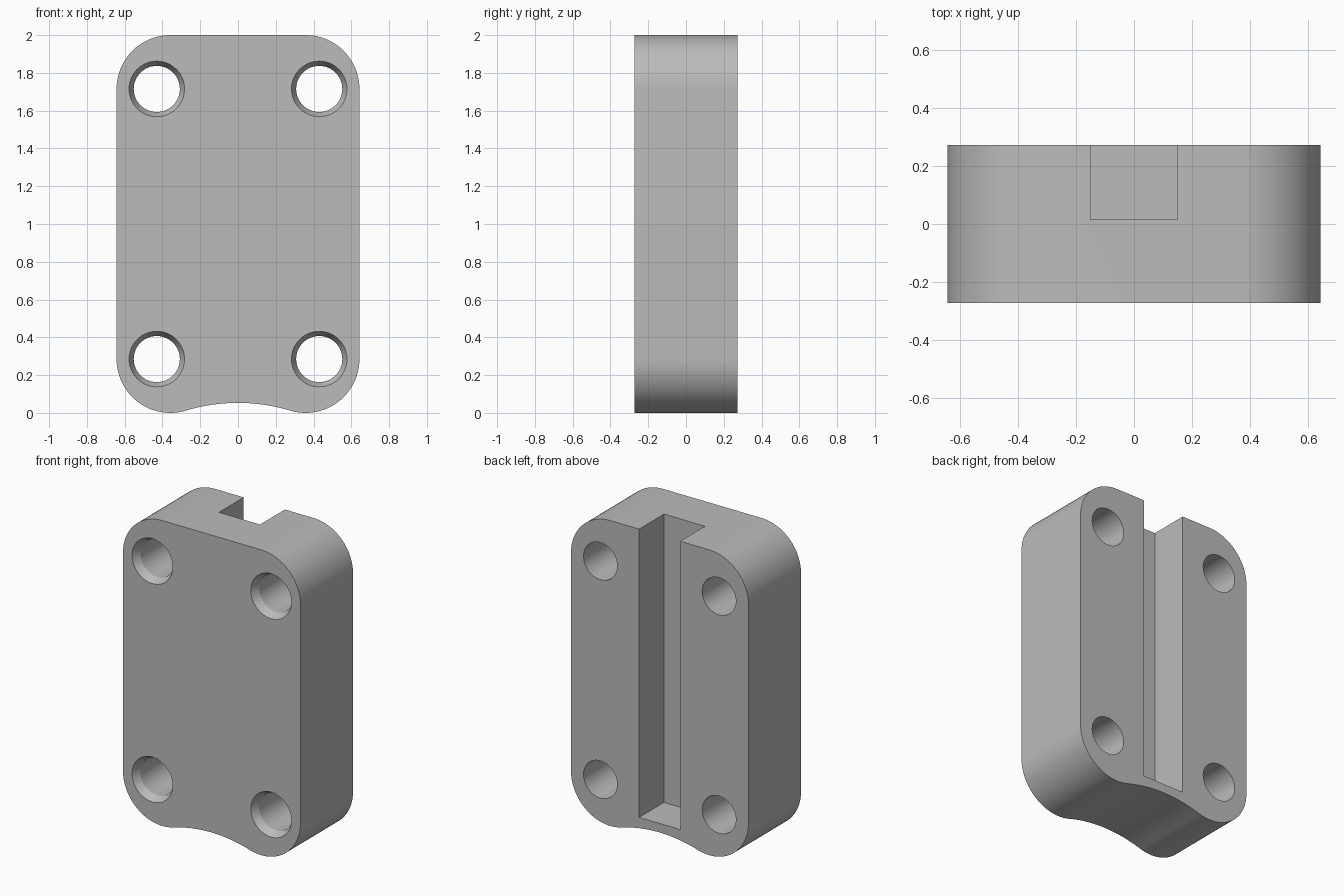
import bpy, bmesh, math
from mathutils import Vector

cube = bpy.data.objects.get("Cube")
if cube:
    bpy.data.objects.remove(cube, do_unlink=True)

HALF_W, HALF_D, HEIGHT = 0.643, 0.272, 2.0
CORNER = 0.285          # outer corner radius
ARCH_RISE = 0.053       # height of the hollow under the block

grey = bpy.data.materials.new("plain grey")
grey.use_nodes = True
grey.diffuse_color = (0.5, 0.5, 0.5, 1)
grey.node_tree.nodes["Principled BSDF"].inputs["Base Color"].default_value = (0.5, 0.5, 0.5, 1)


def loft(name, rings):
    """Closed solid through matching rings of points."""
    bm = bmesh.new()
    loops = [[bm.verts.new(p) for p in ring] for ring in rings]
    for a, b in zip(loops, loops[1:]):
        for i in range(len(a)):
            j = (i + 1) % len(a)
            bm.faces.new((a[i], a[j], b[j], b[i]))
    bm.faces.new(loops[0])
    bm.faces.new(loops[-1])
    bmesh.ops.recalc_face_normals(bm, faces=bm.faces)
    mesh = bpy.data.meshes.new(name)
    bm.to_mesh(mesh)
    bm.free()
    mesh.materials.append(grey)
    obj = bpy.data.objects.new(name, mesh)
    bpy.context.collection.objects.link(obj)
    return obj


def arc(cx, cz, r, start, end, steps):
    return [(cx + r * math.cos(a), cz + r * math.sin(a))
            for a in (start + (end - start) * i / steps for i in range(steps + 1))]


def ring(cx, cz, r, y, sides=64):
    return [Vector((x, y, z)) for x, z in arc(cx, cz, r, 0, math.tau, sides)[:-1]]


# Right half of the outline: hollow arc tangent to the lower corner, then the upper corner
cx = HALF_W - CORNER
arch_z = ((ARCH_RISE + CORNER) ** 2 - cx ** 2 - CORNER ** 2) / (2 * ARCH_RISE)
arch_r = ARCH_RISE - arch_z
tangent = math.atan2(CORNER - arch_z, cx)
half = arc(0, arch_z, arch_r, math.pi / 2, tangent, 12)[1:]
half += arc(cx, CORNER, CORNER, tangent - math.pi, 0, 24)[1:]
half += arc(cx, HEIGHT - CORNER, CORNER, 0, math.pi / 2, 20)
outline = [(0, ARCH_RISE)] + half + [(-x, z) for x, z in reversed(half)]
block = loft("mounting_block", [[(x, y, z) for x, z in outline] for y in (-HALF_D, HALF_D)])

# Four through holes, chamfered at the front
cutters = []
for x in (-0.43, 0.43):
    for z in (0.285, 1.715):
        steps = ((-0.02, 0.157), (0.05, 0.122), (0.6, 0.122))
        cutters.append(loft("hole_cutter", [ring(x, z, r, d - HALF_D) for d, r in steps]))

# Slot in the back, open at the top
slot = [(-0.149, 0.112), (0.149, 0.112), (0.149, 2.2), (-0.149, 2.2)]
cutters.append(loft("slot_cutter", [[(x, y, z) for x, z in slot] for y in (0.015, 0.4)]))

bpy.context.view_layer.objects.active = block
for cutter in cutters:
    cutter.hide_render = True
    mod = block.modifiers.new("cut", 'BOOLEAN')
    mod.operation = 'DIFFERENCE'
    mod.solver = 'EXACT'
    mod.object = cutter
    bpy.ops.object.modifier_apply(modifier=mod.name)
    bpy.data.objects.remove(cutter, do_unlink=True)

# Smooth curves, crisp edges
bpy.ops.object.select_all(action='DESELECT')
block.select_set(True)
bpy.ops.object.shade_smooth_by_angle(angle=math.radians(20))
